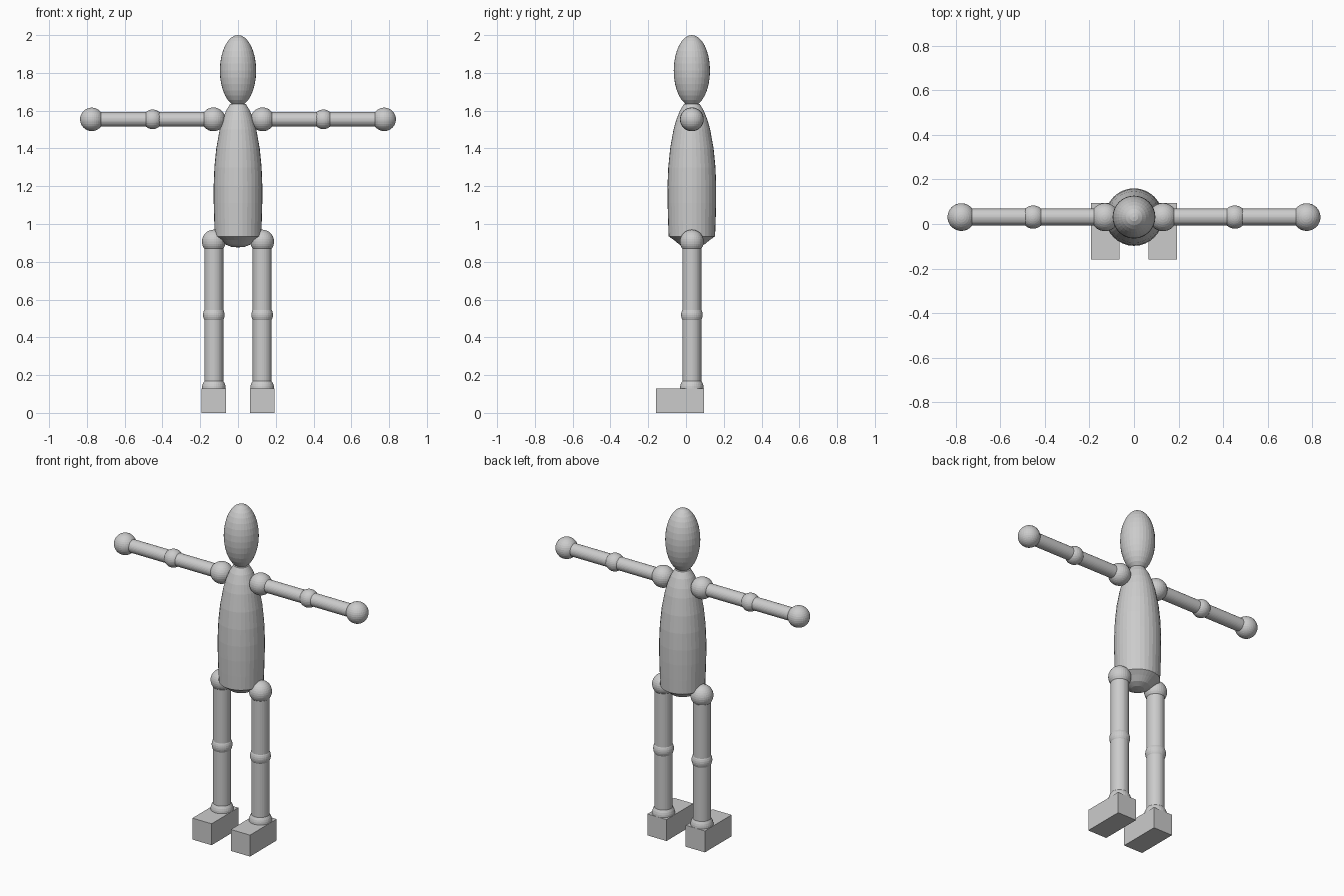
import bpy, bmesh, math
from mathutils import Matrix, Vector

if "Cube" in bpy.data.objects:
    bpy.data.objects.remove(bpy.data.objects["Cube"])

grey = bpy.data.materials.new("light grey")
grey.diffuse_color = (0.6, 0.6, 0.6, 1)
grey.use_nodes = True
grey.node_tree.nodes["Principled BSDF"].inputs["Base Color"].default_value = grey.diffuse_color
Y = 0.031      # body axis sits slightly behind the centre
SEG = 32


def finish(name, bm):
    bmesh.ops.recalc_face_normals(bm, faces=bm.faces)
    mesh = bpy.data.meshes.new(name)
    bm.to_mesh(mesh)
    bm.free()
    mesh.materials.append(grey)
    ob = bpy.data.objects.new(name, mesh)
    bpy.context.collection.objects.link(ob)
    return ob


def ball(name, centre, radius, stretch=1.0):
    bm = bmesh.new()
    m = Matrix.Translation(centre) @ Matrix.Diagonal((1, 1, stretch, 1))
    bmesh.ops.create_uvsphere(bm, u_segments=SEG, v_segments=16, radius=radius, matrix=m)
    return finish(name, bm)


def rod(name, a, b, radius):
    a, b = Vector(a), Vector(b)
    bm = bmesh.new()
    m = Matrix.Translation((a + b) / 2) @ (b - a).to_track_quat('Z', 'Y').to_matrix().to_4x4()
    bmesh.ops.create_cone(bm, cap_ends=True, segments=SEG, radius1=radius,
                          radius2=radius, depth=(b - a).length, matrix=m)
    return finish(name, bm)


def box(name, lo, hi):
    lo, hi = Vector(lo), Vector(hi)
    bm = bmesh.new()
    m = Matrix.Translation((lo + hi) / 2) @ Matrix.Diagonal((*(hi - lo), 1))
    bmesh.ops.create_cube(bm, size=1, matrix=m)
    return finish(name, bm)


def lathe(name, profile):
    bm = bmesh.new()
    vs = [bm.verts.new((r, Y, z)) for r, z in profile]
    es = [bm.edges.new(p) for p in zip(vs, vs[1:])]
    bmesh.ops.spin(bm, geom=vs + es, cent=(0, Y, 0), axis=(0, 0, 1),
                   angle=math.tau, steps=SEG, use_duplicate=False)
    bmesh.ops.remove_doubles(bm, verts=bm.verts, dist=1e-5)
    return finish(name, bm)


# Head and torso
ball("head", (0, Y, 1.812), 0.096, 0.188 / 0.096)
lathe("torso", [(0, 0.876), (0.035, 0.879), (0.067, 0.892), (0.095, 0.915),
                (0.123, 0.935), (0.126, 1.02), (0.1285, 1.11), (0.129, 1.2),
                (0.125, 1.3), (0.115, 1.4), (0.097, 1.5), (0.083, 1.55),
                (0.063, 1.6), (0.042, 1.635), (0, 1.645)])

# Arms and legs, both sides
for side, s in (("left", 1), ("right", -1)):
    az, lx = 1.554, 0.128 * s
    rod(f"{side}_arm", (0.13 * s, Y, az), (0.775 * s, Y, az), 0.038)
    ball(f"{side}_shoulder", (0.13 * s, Y, az), 0.063)
    ball(f"{side}_elbow", (0.452 * s, Y, az), 0.052)
    ball(f"{side}_hand", (0.774 * s, Y, az), 0.062)
    rod(f"{side}_leg", (lx, Y, 0.1), (lx, Y, 0.908), 0.05)
    ball(f"{side}_hip", (lx, Y, 0.907), 0.063)
    ball(f"{side}_knee", (lx, Y, 0.519), 0.057)
    ball(f"{side}_ankle", (lx, Y, 0.13), 0.063)
    box(f"{side}_foot", (lx - 0.064, -0.16, 0), (lx + 0.064, 0.094, 0.129))
